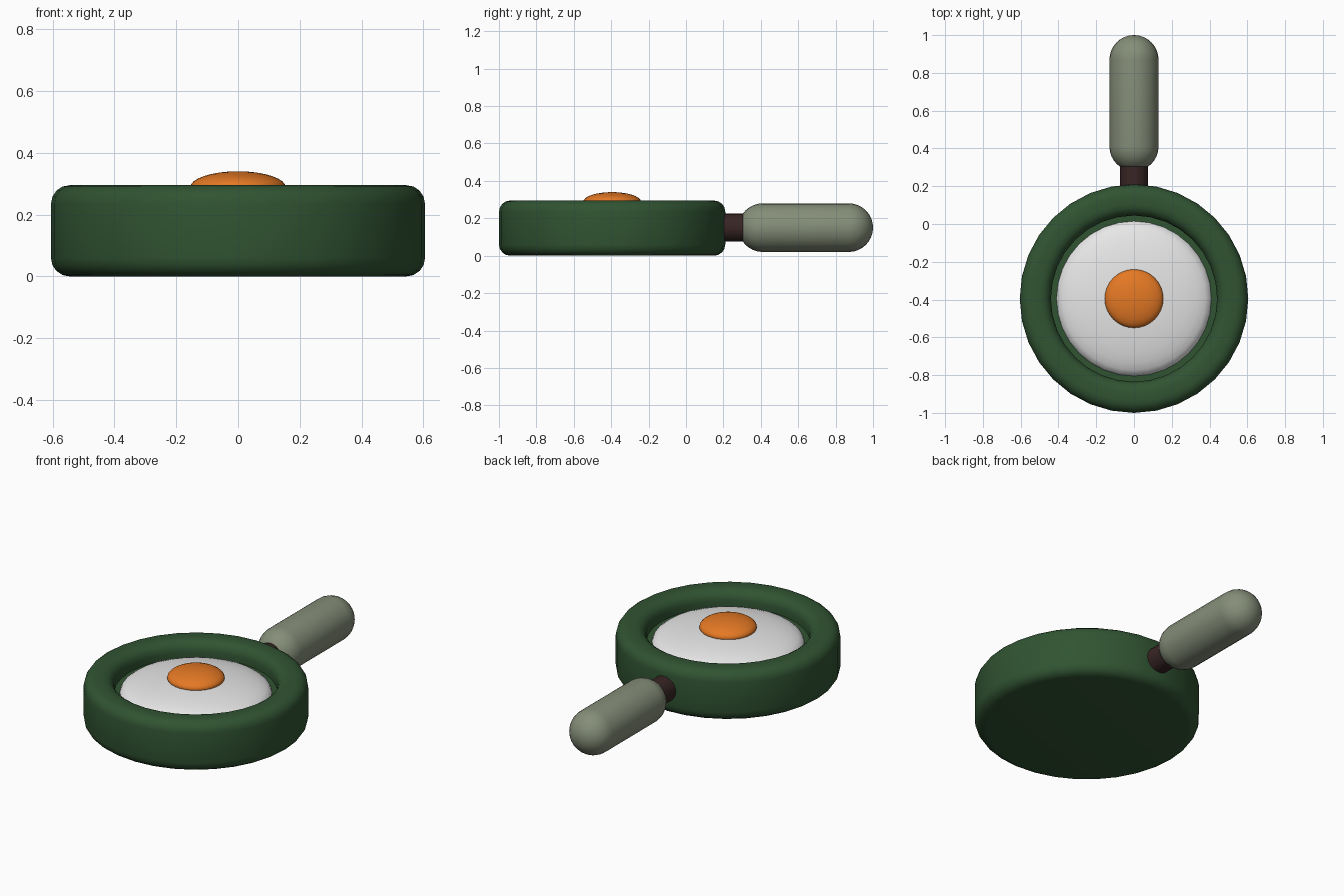
import bpy, bmesh, math
from mathutils import Matrix

if "Cube" in bpy.data.objects:
    bpy.data.objects.remove(bpy.data.objects["Cube"])

PAN_Y = -0.395   # centre of the pan
AXIS_Z = 0.15    # height of the handle axis


def material(name, color):
    m = bpy.data.materials.new(name)
    m.diffuse_color = (*color, 1)
    m.use_nodes = True
    m.node_tree.nodes["Principled BSDF"].inputs["Base Color"].default_value = m.diffuse_color
    return m


green = material("dark green", (0.030, 0.088, 0.032))
sage = material("sage grey", (0.235, 0.270, 0.190))
brown = material("dark brown", (0.040, 0.018, 0.018))
white = material("egg white", (0.80, 0.80, 0.80))
orange = material("yolk orange", (0.78, 0.19, 0.018))


def arc(cr, cz, rx, rz, a0, a1, steps):
    """Points of an elliptic arc in the (radius, height) plane."""
    pts = []
    for i in range(steps + 1):
        a = math.radians(a0 + (a1 - a0) * i / steps)
        pts.append((max(0.0, cr + rx * math.cos(a)), cz + rz * math.sin(a)))
    return pts


def lathe(name, profile, segments, mat, matrix):
    """Spin a profile around z, then place the result."""
    bm = bmesh.new()
    verts = [bm.verts.new((r, 0, z)) for r, z in profile]
    edges = [bm.edges.new(p) for p in zip(verts, verts[1:])]
    bmesh.ops.spin(bm, geom=verts + edges, cent=(0, 0, 0), axis=(0, 0, 1),
                   angle=math.tau, steps=segments, use_merge=False)
    bmesh.ops.remove_doubles(bm, verts=bm.verts, dist=1e-5)
    bmesh.ops.recalc_face_normals(bm, faces=bm.faces)
    mesh = bpy.data.meshes.new(name)
    bm.to_mesh(mesh)
    bm.free()
    mesh.transform(matrix)
    mesh.materials.append(mat)
    obj = bpy.data.objects.new(name, mesh)
    bpy.context.collection.objects.link(obj)
    bpy.ops.object.select_all(action='DESELECT')
    obj.select_set(True)
    bpy.context.view_layer.objects.active = obj
    bpy.ops.object.shade_smooth_by_angle(angle=math.radians(35))
    return obj


at_pan = Matrix.Translation((0, PAN_Y, 0))
# turns the spin axis from z to +y
along_y = Matrix.Translation((0, 0, AXIS_Z)) @ Matrix.Rotation(math.radians(-90), 4, 'X')

# pan: rounded outside edges, rounded lip, flat recessed floor
b = 0.06
pan = [(0, 0)]
pan += arc(0.605 - b, b, b, b, -90, 0, 4)
pan += arc(0.605 - b, 0.295 - b, b, b, 0, 90, 4)
pan += arc(0.44 + b, 0.295 - b, b, b, 90, 180, 4)
pan += [(0.44, 0.20), (0, 0.20)]
lathe("pan", pan, 32, green, at_pan)

# fried egg: flattened white dome and yolk
lathe("egg_white", arc(0, 0.20, 0.41, 0.088, -90, 90, 16), 32, white, at_pan)
lathe("yolk", arc(0, 0.288, 0.155, 0.052, -90, 90, 16), 32, orange, at_pan)

# connector between pan and handle
lathe("handle_connector", [(0, 0.17), (0.075, 0.17), (0.075, 0.34), (0, 0.34)],
      24, brown, along_y)

# capsule grip
grip = arc(0, 0.41, 0.13, 0.13, -90, 0, 8) + arc(0, 0.87, 0.13, 0.13, 0, 90, 8)
lathe("handle_grip", grip, 24, sage, along_y)
